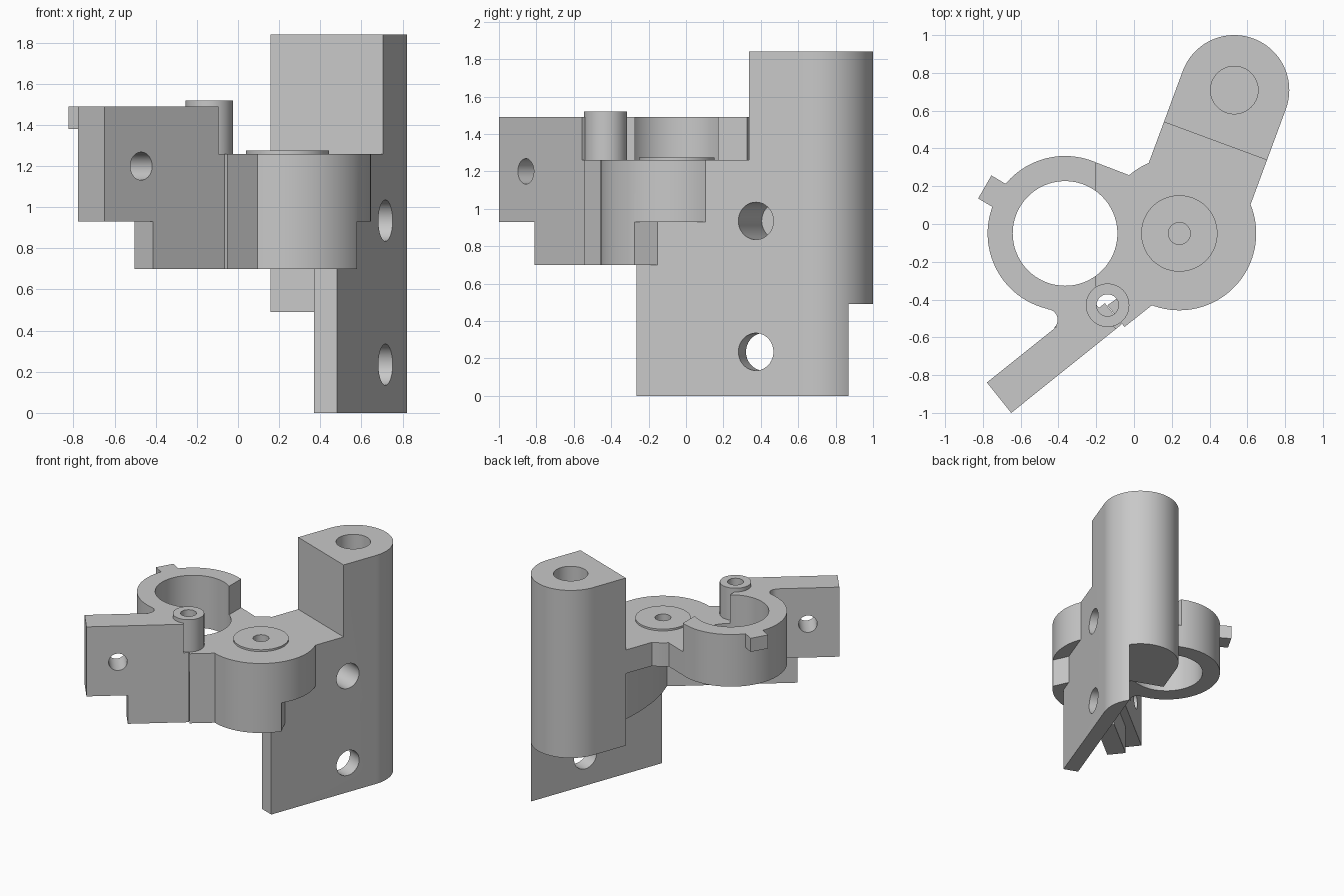
import bpy, bmesh, math
from mathutils import Vector

cube = bpy.data.objects.get("Cube")
if cube:
    bpy.data.objects.remove(cube)

grey = bpy.data.materials.new("light_grey")
grey.use_nodes = True
grey.diffuse_color = (0.58, 0.58, 0.58, 1)
grey.node_tree.nodes["Principled BSDF"].inputs["Base Color"].default_value = (0.58, 0.58, 0.58, 1)

# Layout: key centres, shared levels and the two slanted frames
POST, BOSS, RING, PIN = (0.531, 0.709), (0.24, -0.05), (-0.365, -0.05), (-0.14, -0.43)
PR = 0.291
WALL = 0.143
FLOOR, DECK, TOP = 1.07, 1.26, 1.49
ACROSS = Vector((0.938, -0.347)).normalized()
ALONG = Vector((ACROSS.y, -ACROSS.x))
EARDIR = Vector((0.78, 0.625)).normalized()
EARIN = Vector((-EARDIR.y, EARDIR.x))


def post_pt(off, t):
    return Vector(POST) + ACROSS * off + ALONG * t


def ear_pt(s, n):
    return Vector((-0.65, -1.0)) + EARDIR * s + EARIN * n


def box_pts(frame, a0, a1, b0, b1):
    return [frame(a0, b0), frame(a1, b0), frame(a1, b1), frame(a0, b1)]


def circle(c, r, n=96):
    return [(c[0] + r * math.cos(2 * math.pi * i / n),
             c[1] + r * math.sin(2 * math.pi * i / n)) for i in range(n)]


def prism(name, pts, z0, z1):
    """Extrude a plan outline between two heights."""
    bm = bmesh.new()
    face = bm.faces.new([bm.verts.new((p[0], p[1], z0)) for p in pts])
    top = bmesh.ops.extrude_face_region(bm, geom=[face])["geom"]
    bmesh.ops.translate(bm, vec=(0, 0, z1 - z0),
                        verts=[v for v in top if isinstance(v, bmesh.types.BMVert)])
    bmesh.ops.recalc_face_normals(bm, faces=bm.faces)
    me = bpy.data.meshes.new(name)
    bm.to_mesh(me)
    bm.free()
    me.materials.append(grey)
    ob = bpy.data.objects.new(name, me)
    bpy.context.collection.objects.link(ob)
    return ob


def side_drill(name, start, direction, z, r, depth):
    """Horizontal drill running from start along direction."""
    ob = prism(name, circle((0, 0), r, 48), 0, depth)
    d = Vector((direction.x, direction.y, 0))
    ob.rotation_mode = "QUATERNION"
    ob.rotation_quaternion = d.to_track_quat("Z", "Y")
    ob.location = (start.x, start.y, z)
    return ob


def combine(target, other, operation):
    bpy.context.view_layer.update()
    mod = target.modifiers.new(operation.lower(), "BOOLEAN")
    mod.operation, mod.solver, mod.object = operation, "EXACT", other
    bpy.ops.object.select_all(action="DESELECT")
    bpy.context.view_layer.objects.active = target
    target.select_set(True)
    bpy.ops.object.modifier_apply(modifier=mod.name)
    bpy.data.objects.remove(other)


def add(target, *args):
    combine(target, prism(*args), "UNION")


def cut(target, *args):
    combine(target, prism(*args), "DIFFERENCE")


# Tall post with rounded back, stepped down to the arm and the thin side plate
arc = [post_pt(PR * math.cos(a), -PR * math.sin(a))
       for a in (math.pi * i / 64 for i in range(65))]
bracket = prism("bracket", arc + [post_pt(-PR, 0.93), post_pt(PR, 0.93)], 0, 1.84)
cut(bracket, "arm_step", box_pts(post_pt, -0.5, 0.5, 0.288, 1.5), DECK, 2)
cut(bracket, "under_arm", box_pts(post_pt, -0.5, 0.173, 0.288, 1.5), -0.1, FLOOR)
cut(bracket, "under_post", box_pts(post_pt, -0.5, 0.173, -0.5, 0.4), -0.1, 0.49)

# Round boss and the deep web behind it, relieved beside the plate and hollowed below the ring
boss = prism("boss", circle(BOSS, 0.407), 0.7, DECK)
add(boss, "deep_web", box_pts(post_pt, -0.28, 0.2, 0.2, 0.81), 0.7, 1.15)
cut(boss, "boss_relief", [post_pt(PR, 0.81), post_pt(0.6, 1.122),
                          post_pt(0.6, 0.2), post_pt(PR, 0.2)], 0.6, 0.93)
cut(boss, "hollow", [ear_pt(0.2, WALL), ear_pt(1.257, WALL), (0.195, 0.04), (0.165, 0.2),
                     (0.155, 0.37), (0.16, 0.56), (-0.4, 0.56)], 0.6, FLOOR)
combine(bracket, boss, "UNION")
add(bracket, "boss_washer", circle(BOSS, 0.202), 1.2, 1.275)

# Clamp ring, tall on the outer side only
ring = prism("clamp_ring", circle(RING, 0.41), FLOOR, TOP)
cut(ring, "ring_step", [(-0.2, -1), (1, -1), (1, 1), (-0.2, 1)], DECK, 2)
combine(bracket, ring, "UNION")
add(bracket, "ring_web", [(-0.22, 0.333), (-0.03, 0.26), (0.1, 0), (0.02, -0.4),
                          (-0.2, -0.45)], FLOOR, DECK)
add(bracket, "ring_tab", [(-0.825, 0.135), (-0.755, 0.257), (-0.65, 0.195),
                          (-0.72, 0.073)], 1.38, TOP)

# Slanted ear, its deeper lower rib and the bridge to the boss
add(bracket, "ear", box_pts(ear_pt, 0, 0.71, 0, 0.206), 0.93, TOP)
add(bracket, "ear_rib", box_pts(ear_pt, 0.302, 0.75, 0, WALL), 0.7, DECK)
add(bracket, "ear_bridge", [(-0.07, -0.52), (-0.05, -0.545), (0.095, -0.43), (0.24, -0.2),
                            (0, -0.33), (-0.14, -0.43)], 0.7, DECK)
# Filled corner between ear and ring, with a rounded inner end
fillet = [(-0.46 + 0.056 * math.cos(a), -0.507 + 0.056 * math.sin(a))
          for a in (math.radians(-57 + 12 * i) for i in range(13))]
add(bracket, "ear_fillet", fillet + [(-0.4, -0.4), (-0.21, -0.38), (-0.3, -0.48)], FLOOR, TOP)
add(bracket, "pin_post", circle(PIN, 0.115, 64), 1.1, 1.52)

# Vertical bores
cut(bracket, "ring_bore", circle(RING, 0.277), 0.5, 2)
cut(bracket, "post_bore", circle(POST, 0.126, 64), 1.06, 2)
cut(bracket, "boss_bore", circle(BOSS, 0.058, 48), 1.12, 2)
cut(bracket, "pin_bore", circle(PIN, 0.058, 48), 1.0, 2)

# Screw holes through the side plate and the ear
for z, depth in ((0.235, 0.3), (0.935, 0.46)):
    combine(bracket, side_drill("plate_hole", post_pt(PR + 0.1, 0.25), -ACROSS, z, 0.1, depth),
            "DIFFERENCE")
combine(bracket, side_drill("ear_hole", ear_pt(0.23, -0.1), EARIN, 1.2, 0.068, 0.4), "DIFFERENCE")

bpy.ops.object.select_all(action="DESELECT")
bracket.select_set(True)
bpy.context.view_layer.objects.active = bracket
bpy.ops.object.shade_smooth_by_angle(angle=math.radians(25))
